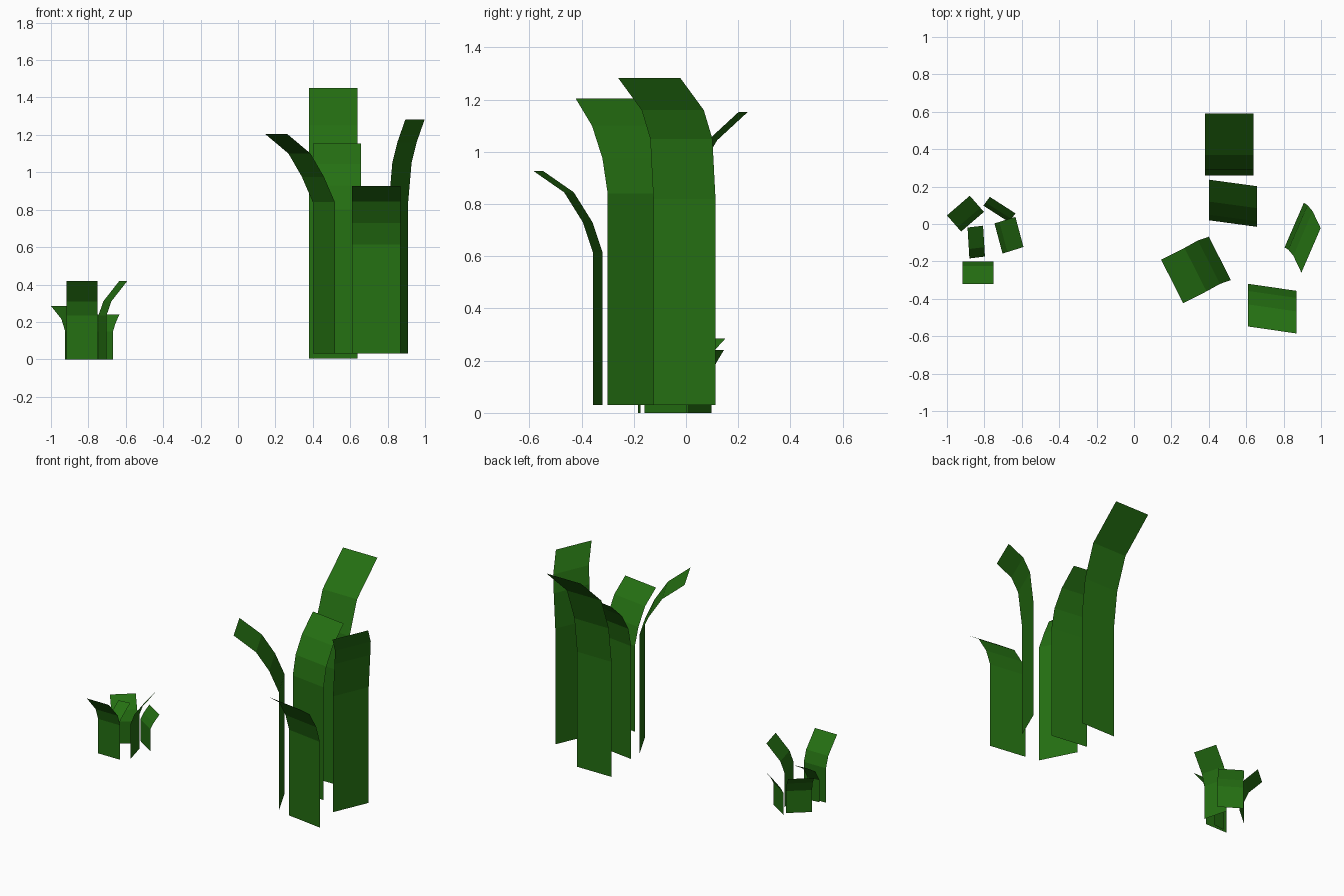
import bpy

green = bpy.data.materials.new("leaf_green")
green.diffuse_color = (0.018, 0.16, 0.006, 1)


def blade(name, left, right, z0, steps):
    """Flat strip: a base edge repeated at each (dx, dy, z) step."""
    verts, faces = [], []
    for dx, dy, z in [(0, 0, z0)] + steps:
        for x, y in (left, right):
            verts.append((x + dx, y + dy, z))
    for i in range(len(steps)):
        k = 2 * i
        faces.append((k, k + 1, k + 3, k + 2))
    mesh = bpy.data.meshes.new(name)
    mesh.from_pydata(verts, [], faces)
    mesh.materials.append(green)
    bpy.context.collection.objects.link(bpy.data.objects.new(name, mesh))


# Tall tuft
blade("tall_blade_back", (.38, .26), (.64, .26), .005,
      [(0, 0, .79), (0, .03, 1.03), (0, .11, 1.25), (0, .33, 1.45)])
blade("tall_blade_middle", (.40, .02), (.657, -.015), .03,
      [(0, 0, .80), (0, .03, .93), (0, .10, 1.045), (0, .217, 1.153)])
blade("tall_blade_right", (.805, -.125), (.908, .113), .03,
      [(0, 0, .82), (.02, -.012, 1.05), (.047, -.045, 1.16), (.09, -.135, 1.283)])
blade("tall_blade_left", (.40, -.068), (.518, -.30), .03,
      [(0, 0, .84), (-.058, -.02, .975), (-.13, -.06, 1.10), (-.255, -.123, 1.205)])
blade("tall_blade_front", (.61, -.32), (.868, -.357), .03,
      [(0, 0, .615), (0, -.038, .73), (0, -.11, .845), (0, -.228, .927)])

# Short tuft
blade("short_blade_front", (-.917, -.2), (-.75, -.2), 0,
      [(0, 0, .235), (0, -.025, .31), (0, -.12, .42)])
blade("short_blade_right", (-.746, .003), (-.703, -.158), 0,
      [(0, 0, .235), (.026, .008, .31), (.112, .035, .42)])
blade("short_blade_left", (-.924, -.04), (-.802, .065), 0,
      [(0, 0, .15), (-.02, .022, .215), (-.076, .086, .285)])
blade("short_blade_back", (-.805, .098), (-.668, .01), 0,
      [(0, 0, .15), (.012, .017, .19), (.034, .047, .24)])
blade("short_blade_middle", (-.88, -.184), (-.797, -.174), 0,
      [(0, 0, .15), (-.003, .05, .23), (-.01, .165, .30)])
